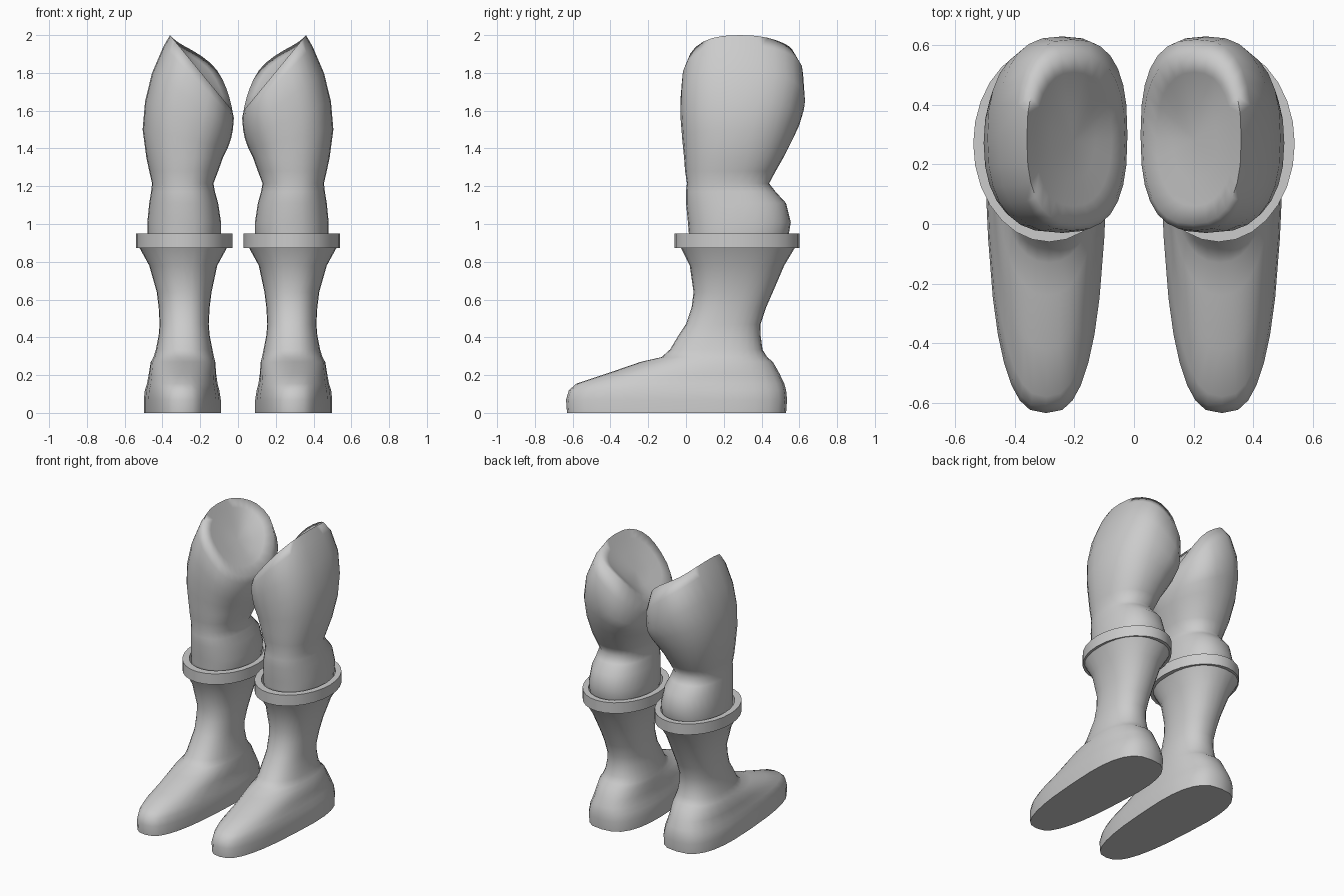
import bpy, bmesh, math

SEG = 28


def ring(x0, x1, y0, y1, z, tilt=0.0, bump=0.0, taper=0.0, e=2.3):
    """Superellipse loop; tilt raises the outer side, bump the inner back, taper narrows the front."""
    pts = []
    for i in range(SEG):
        a = 2 * math.pi * i / SEG
        c, s = math.cos(a), math.sin(a)
        u = math.copysign(abs(c) ** (2 / e), c)
        v = math.copysign(abs(s) ** (2 / e), s)
        pts.append(((x0 + x1) / 2 + u * (x1 - x0) / 2 * (1 + taper * v),
                    (y0 + y1) / 2 + v * (y1 - y0) / 2,
                    z + tilt * u + bump * max(0, v) ** 2 * (1 - u)))
    return pts


def loft(name, loops, angle, dish=None, closed=False):
    bm = bmesh.new()
    rows = [[bm.verts.new(p) for p in loop] for loop in loops]
    pairs = list(zip(rows, rows[1:]))
    if closed:
        pairs.append((rows[-1], rows[0]))
    for a, b in pairs:
        for i in range(SEG):
            j = (i + 1) % SEG
            bm.faces.new((a[i], a[j], b[j], b[i]))
    if not closed:
        bm.faces.new(rows[0][::-1])
    if dish:
        mid = bm.verts.new(dish)
        for i in range(SEG):
            bm.faces.new((rows[-1][i], rows[-1][(i + 1) % SEG], mid))
    bmesh.ops.recalc_face_normals(bm, faces=bm.faces[:])
    me = bpy.data.meshes.new(name)
    bm.to_mesh(me)
    bm.free()
    ob = bpy.data.objects.new(name, me)
    bpy.context.collection.objects.link(ob)
    bpy.ops.object.select_all(action='DESELECT')
    ob.select_set(True)
    bpy.context.view_layer.objects.active = ob
    bpy.ops.object.shade_smooth_by_angle(angle=math.radians(angle))
    ob.modifiers.new("mirror", 'MIRROR').use_mirror_merge = False
    return ob


# boots: sole, instep, ankle and flared shaft
boot = [
    (.10, .49, -.63, .53, 0, 0, 0, .19, 2.8),
    (.10, .49, -.635, .535, .07, 0, 0, .19, 2.8),
    (.107, .485, -.62, .53, .12, 0, 0, .19, 2.7),
    (.115, .475, -.58, .52, .155, 0, 0, .18, 2.6),
    (.12, .468, -.42, .495, .208, 0, 0, .16, 2.4),
    (.122, .46, -.24, .46, .27, 0, 0, .12),
    (.127, .447, -.13, .43, .295, 0, 0, .08),
    (.135, .435, -.085, .405, .335, 0, 0, .04),
    (.15, .42, -.04, .395, .41),
    (.155, .415, .0, .395, .47),
    (.15, .42, .03, .425, .56),
    (.14, .43, .04, .46, .64),
    (.11, .47, .02, .52, .78),
    (.055, .525, -.03, .58, .88),
]
loft("boot", [ring(*r) for r in boot], 45)

# boot cuffs: flat elliptical bands
cuff = [(.03, .54, -.06, .60, .873), (.03, .54, -.06, .60, .95),
        (.07, .50, -.01, .56, .95), (.07, .50, -.01, .56, .873)]
loft("boot_cuff", [ring(*r, e=2) for r in cuff], 30, closed=True)

# legs: calf top, knee pinch and thigh with a slanted, slightly dished top
leg = [
    (.10, .475, .02, .53, .88),
    (.09, .48, .015, .545, .95),
    (.09, .48, .01, .555, 1.01),
    (.105, .47, .0, .53, 1.11),
    (.122, .46, .0, .475, 1.17),
    (.13, .455, .005, .44, 1.215),
    (.105, .47, -.005, .475, 1.28),
    (.08, .485, -.01, .515, 1.35),
    (.055, .505, -.02, .565, 1.45, .05),
    (.037, .492, -.028, .605, 1.55, .10, 0, 0, 2.5),
    (.027, .455, -.03, .63, 1.65, .15, 0, 0, 2.6),
    (.022, .395, -.022, .62, 1.75, .19, .04, 0, 2.6),
    (.03, .36, .0, .57, 1.80, .20, .09, 0, 2.5),
    (.075, .33, .06, .51, 1.80, .15, .06),
    (.13, .28, .15, .42, 1.785, .09, .02),
]
loft("leg", [ring(*r) for r in leg], 110, dish=(.205, .28, 1.78))
